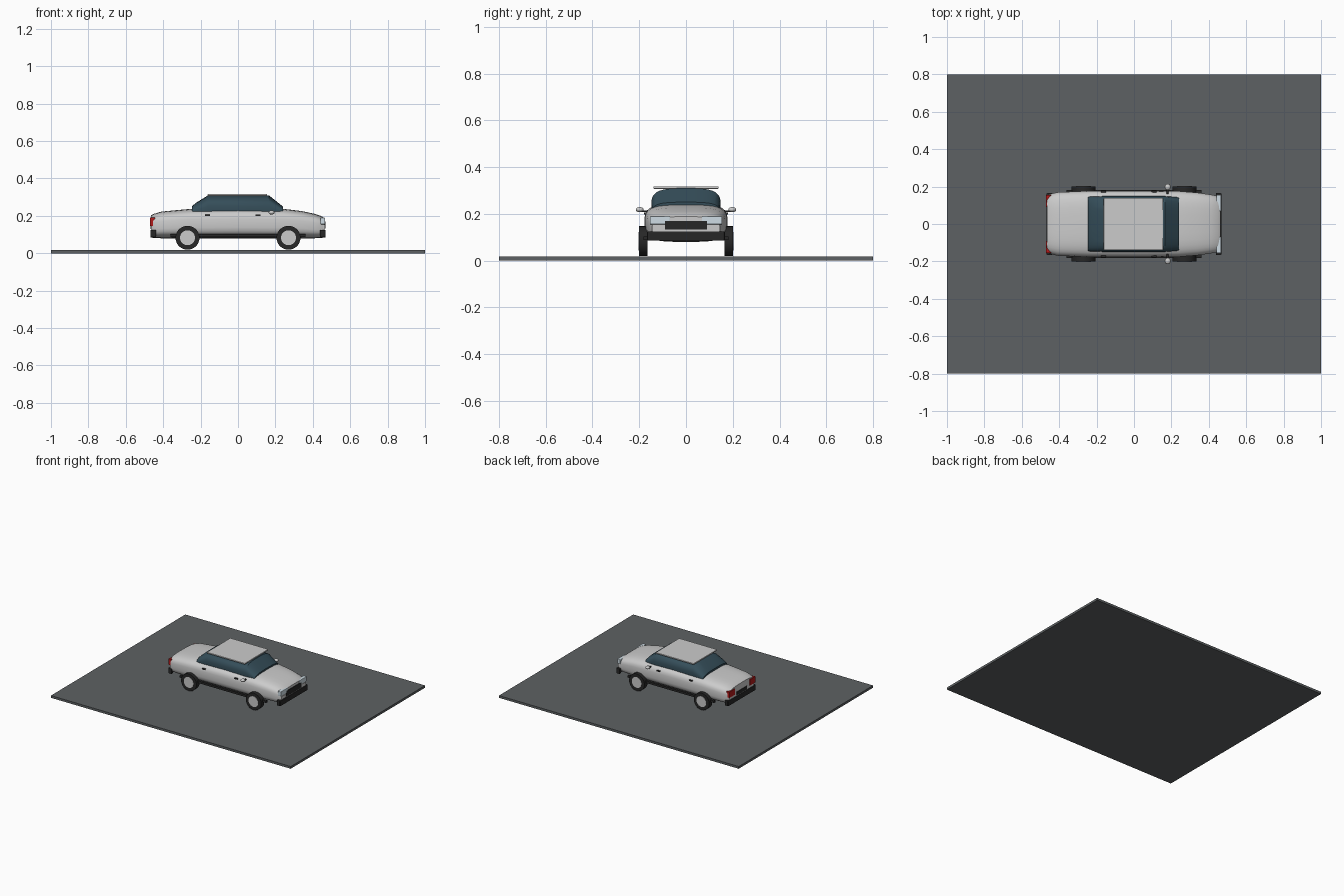
import bpy, bmesh, math

if "Cube" in bpy.data.objects:
    bpy.data.objects.remove(bpy.data.objects["Cube"])


def material(name, r, g, b):
    m = bpy.data.materials.new(name)
    m.diffuse_color = (r, g, b, 1)
    m.use_nodes = True
    m.node_tree.nodes["Principled BSDF"].inputs["Base Color"].default_value = m.diffuse_color
    return m


PAINT = material("paint", 0.78, 0.78, 0.78)
ROOF = material("roof_grey", 0.62, 0.62, 0.62)
GLASS = material("tinted_glass", 0.035, 0.075, 0.10)
RUBBER = material("black", 0.02, 0.02, 0.02)
ROAD = material("asphalt", 0.11, 0.12, 0.125)
LAMP = material("lamp", 0.62, 0.72, 0.78)
RED = material("red_lamp", 0.45, 0.01, 0.01)
AMBER = material("amber_lamp", 0.75, 0.25, 0.03)


def finish(ob, mat, smooth=None):
    ob.data.materials.append(mat)
    if smooth:
        bpy.ops.object.select_all(action='DESELECT')
        ob.select_set(True)
        bpy.context.view_layer.objects.active = ob
        bpy.ops.object.shade_smooth_by_angle(angle=math.radians(smooth))
    return ob


def box(name, x, y, z, mat, bevel=0):
    """Box from (min, max) ranges."""
    bpy.ops.mesh.primitive_cube_add(size=1, location=[sum(r) / 2 for r in (x, y, z)])
    ob = bpy.context.object
    ob.name = name
    ob.scale = [r[1] - r[0] for r in (x, y, z)]
    bpy.ops.object.transform_apply(location=False, rotation=False, scale=True)
    if bevel:
        mod = ob.modifiers.new("bevel", 'BEVEL')
        mod.width, mod.segments = bevel, 2
    return finish(ob, mat)


def pair(name, x, y, z, mat, bevel=0):
    """Box repeated on both sides of the car."""
    box(name + "_left", x, y, z, mat, bevel)
    box(name + "_right", x, (-y[1], -y[0]), z, mat, bevel)


def cylinder(name, radius, depth, loc, mat, verts=32):
    bpy.ops.mesh.primitive_cylinder_add(vertices=verts, radius=radius, depth=depth,
                                        location=loc, rotation=(math.pi / 2, 0, 0))
    bpy.context.object.name = name
    return finish(bpy.context.object, mat, 40)


def loft(name, stations, power, mat, angle, n=32):
    """Skin superellipse sections; stations are (x, half width, bottom, top)."""
    bm = bmesh.new()
    rings = []
    for x, w, lo, hi in stations:
        ring = []
        for i in range(n):
            a = 2 * math.pi * (i + 0.5) / n
            c, s = math.cos(a), math.sin(a)
            y = math.copysign(abs(c) ** (2 / power), c) * w
            z = math.copysign(abs(s) ** (2 / power), s) * (hi - lo) / 2 + (hi + lo) / 2
            ring.append(bm.verts.new((x, y, z)))
        rings.append(ring)
    for a, b in zip(rings, rings[1:]):
        for i in range(n):
            j = (i + 1) % n
            bm.faces.new((a[i], a[j], b[j], b[i]))
    bm.faces.new(rings[0])
    bm.faces.new(rings[-1])
    bmesh.ops.recalc_face_normals(bm, faces=bm.faces)
    me = bpy.data.meshes.new(name)
    bm.to_mesh(me)
    bm.free()
    ob = bpy.data.objects.new(name, me)
    bpy.context.collection.objects.link(ob)
    return finish(ob, mat, angle)


# Road slab
box("ground_slab", (-1, 1), (-0.8, 0.8), (0, 0.017), ROAD)

# Body and glasshouse
loft("body", [(-0.465, 0.148, 0.085, 0.203), (-0.45, 0.160, 0.081, 0.211),
              (-0.41, 0.170, 0.08, 0.223), (-0.25, 0.177, 0.08, 0.238),
              (0.0, 0.178, 0.08, 0.243), (0.24, 0.176, 0.08, 0.238),
              (0.34, 0.168, 0.08, 0.226), (0.41, 0.158, 0.08, 0.211),
              (0.448, 0.150, 0.082, 0.198), (0.462, 0.143, 0.085, 0.188)],
     3.6, PAINT, 40)
loft("cabin_glass", [(-0.245, 0.145, 0.17, 0.252), (-0.225, 0.148, 0.17, 0.27),
                     (-0.16, 0.149, 0.16, 0.31), (0.165, 0.149, 0.16, 0.31),
                     (0.24, 0.143, 0.17, 0.25)], 3.2, GLASS, 30)
box("roof_panel", (-0.162, 0.155), (-0.14, 0.14), (0.307, 0.317), ROOF, 0.003)

# Wheels
for end, x in (("front", 0.27), ("rear", -0.27)):
    for side, s in (("left", 1), ("right", -1)):
        cylinder(f"{end}_{side}_tyre", 0.064, 0.037, (x, s * 0.1825, 0.083), RUBBER)
        cylinder(f"{end}_{side}_hub", 0.040, 0.01, (x, s * 0.198, 0.083), PAINT, 24)

# Bumpers with wrapped corners
for end, s in (("front", 1), ("rear", -1)):
    box(end + "_bumper", sorted((s * 0.448, s * 0.469)), (-0.163, 0.163), (0.085, 0.125), RUBBER, 0.004)
    pair(end + "_bumper_corner", sorted((s * 0.438, s * 0.463)), (0.148, 0.166), (0.085, 0.125), RUBBER, 0.004)

# Nose details
box("grille", (0.45, 0.467), (-0.09, 0.09), (0.132, 0.17), RUBBER)
pair("headlight", (0.44, 0.466), (0.068, 0.155), (0.155, 0.19), LAMP, 0.003)
pair("front_indicator", (0.445, 0.465), (0.10, 0.145), (0.127, 0.15), PAINT)

# Tail details
pair("tail_light", (-0.47, -0.445), (0.09, 0.155), (0.145, 0.19), RED)
box("rear_plate_panel", (-0.468, -0.45), (-0.06, 0.06), (0.13, 0.155), RUBBER)

# Sides: sills, handles, mirrors
pair("side_sill", (-0.36, 0.36), (0.165, 0.182), (0.088, 0.104), RUBBER)
for end, x in (("rear", -0.163), ("front", 0.107)):
    pair(end + "_door_handle", (x - 0.013, x + 0.013), (0.165, 0.18), (0.198, 0.206), RUBBER)
for side, s in (("left", 1), ("right", -1)):
    bpy.ops.mesh.primitive_uv_sphere_add(segments=16, ring_count=10, location=(0.18, s * 0.198, 0.218))
    mirror = bpy.context.object
    mirror.name = side + "_mirror"
    mirror.scale = (0.016, 0.017, 0.011)
    finish(mirror, PAINT, 60)
    box(side + "_mirror_arm", (0.175, 0.185), sorted((s * 0.15, s * 0.19)), (0.207, 0.215), RUBBER)
